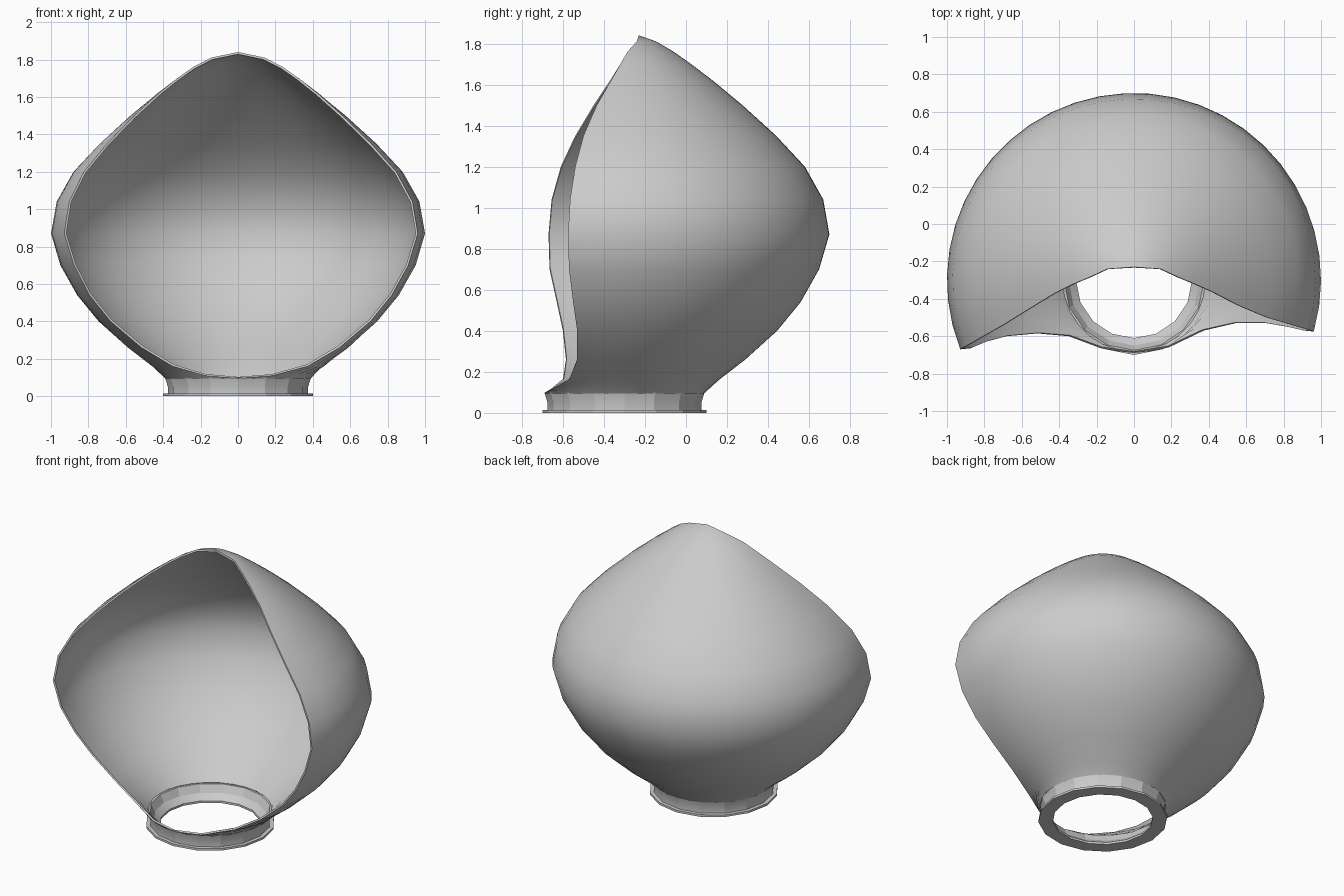
import bpy, bmesh
from math import asin, cos, sin, pi, radians

cube = bpy.data.objects.get("Cube")
if cube:
    bpy.data.objects.remove(cube)

AXIS_Y = -0.3  # vertical axis shared by hood and neck

grey = bpy.data.materials.new("light grey")
grey.use_nodes = True
colour = (0.6, 0.6, 0.6, 1)
grey.diffuse_color = colour
grey.node_tree.nodes["Principled BSDF"].inputs["Base Color"].default_value = colour


def make_object(name, bm):
    bmesh.ops.remove_doubles(bm, verts=bm.verts, dist=0.0005)
    mesh = bpy.data.meshes.new(name)
    bm.to_mesh(mesh)
    bm.free()
    mesh.materials.append(grey)
    ob = bpy.data.objects.new(name, mesh)
    bpy.context.collection.objects.link(ob)
    bpy.ops.object.select_all(action='DESELECT')
    ob.select_set(True)
    bpy.context.view_layer.objects.active = ob
    return ob


def bridge(bm, rows):
    for low, high in zip(rows, rows[1:]):
        for i in range(len(low) - 1):
            bm.faces.new((low[i], low[i + 1], high[i + 1], high[i]))


def ring(bm, r, z, start, end, steps):
    angles = [start + (end - start) * i / steps for i in range(steps + 1)]
    return [bm.verts.new((r * cos(a), AXIS_Y + r * sin(a), z)) for a in angles]


def edge_angle(y, r):
    return asin(max(-1, min(1, (y - AXIS_Y) / r)))


# Hood: height, radius, y of the opening's right and left edges
hood_rows = [
    (0.095, 0.39, -0.69, -0.69), (0.11, 0.405, -0.665, -0.66),
    (0.16, 0.46, -0.60, -0.57), (0.26, 0.59, -0.585, -0.53),
    (0.40, 0.745, -0.60, -0.53), (0.54, 0.86, -0.63, -0.55),
    (0.70, 0.95, -0.665, -0.57), (0.87, 1.0, -0.67, -0.575),
    (1.04, 0.97, -0.655, -0.565), (1.20, 0.88, -0.61, -0.54),
    (1.35, 0.74, -0.54, -0.50), (1.50, 0.575, -0.45, -0.435),
    (1.62, 0.43, -0.37, -0.365), (1.70, 0.325, -0.32, -0.32),
    (1.76, 0.24, -0.285, -0.285), (1.81, 0.155, -0.24, -0.24),
    (1.84, 0.07, -0.23, -0.23),
]
bm = bmesh.new()
bridge(bm, [ring(bm, r, z, edge_angle(left, r), pi - edge_angle(right, r), 28)
            for z, r, right, left in hood_rows])
hood = make_object("hood", bm)
shell = hood.modifiers.new("thin shell", 'SOLIDIFY')
shell.thickness = 0.012
shell.offset = -1
bpy.ops.object.modifier_apply(modifier=shell.name)
bpy.ops.object.shade_smooth_by_angle(angle=radians(40))

# Neck: closed wall profile turned around the axis, flange at the bottom
neck_profile = [
    (0.31, 0), (0.40, 0), (0.40, 0.014), (0.375, 0.014), (0.375, 0.05),
    (0.39, 0.1), (0.375, 0.1), (0.35, 0.05), (0.31, 0.014), (0.31, 0),
]
bm = bmesh.new()
bridge(bm, [ring(bm, r, z, 0, 2 * pi, 16) for r, z in neck_profile])
make_object("neck_ring", bm)
bpy.ops.object.shade_smooth_by_angle(angle=radians(20))
